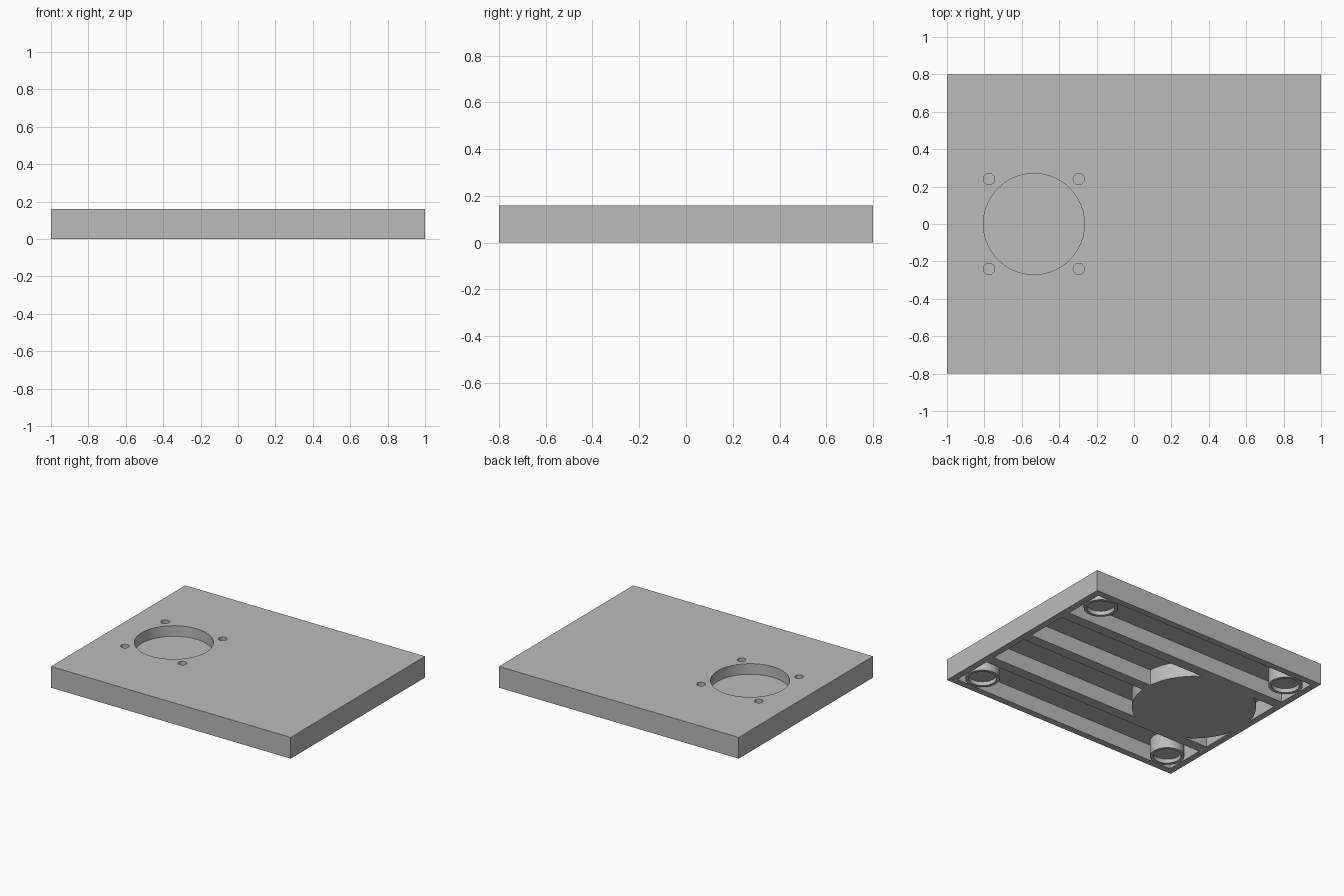
import bpy
import bmesh
from mathutils import Matrix, Vector

cube = bpy.data.objects.get("Cube")
if cube:
    bpy.data.objects.remove(cube)

HEIGHT = 0.16
CEILING = 0.12          # underside of the top skin
HUB = (-0.535, 0.0)     # centre of the round recess
FEET = [(sx * 0.825, sy * 0.63) for sx in (-1, 1) for sy in (-1, 1)]
SCREWS = [(HUB[0] + sx * 0.24, sy * 0.24) for sx in (-1, 1) for sy in (-1, 1)]

grey = bpy.data.materials.new("plain grey")
grey.use_nodes = True
grey.diffuse_color = (0.5, 0.5, 0.5, 1)
grey.node_tree.nodes["Principled BSDF"].inputs["Base Color"].default_value = (0.5, 0.5, 0.5, 1)


def add_box(bm, low, high):
    low, high = Vector(low), Vector(high)
    place = Matrix.Translation((low + high) / 2) @ Matrix.Diagonal((*(high - low), 1))
    bmesh.ops.create_cube(bm, size=1, matrix=place)


def add_cylinder(bm, centre, radius, z0, z1, sides=64):
    bmesh.ops.create_cone(bm, cap_ends=True, segments=sides, radius1=radius, radius2=radius,
                          depth=z1 - z0, matrix=Matrix.Translation((*centre, (z0 + z1) / 2)))


def make_object(name, bm):
    mesh = bpy.data.meshes.new(name)
    bm.to_mesh(mesh)
    bm.free()
    mesh.materials.append(grey)
    obj = bpy.data.objects.new(name, mesh)
    bpy.context.collection.objects.link(obj)
    return obj


def subtract(obj, cutter):
    """Cut one object out of another, then discard the cutter."""
    mod = obj.modifiers.new("cut", 'BOOLEAN')
    mod.operation = 'DIFFERENCE'
    mod.solver = 'EXACT'
    mod.object = cutter
    graph = bpy.context.evaluated_depsgraph_get()
    result = bpy.data.meshes.new_from_object(obj.evaluated_get(graph))
    obj.modifiers.clear()
    obj.data = result
    bpy.data.objects.remove(cutter)


# Solid slab
bm = bmesh.new()
add_box(bm, (-1, -0.8, 0), (1, 0.8, HEIGHT))
plate = make_object("base_plate", bm)

# Four long pockets underneath, leaving three ribs and a border
bm = bmesh.new()
for y0, y1 in ((0.04, 0.36), (0.44, 0.75)):
    add_box(bm, (-0.95, y0, -0.1), (0.95, y1, CEILING))
    add_box(bm, (-0.95, -y1, -0.1), (0.95, -y0, CEILING))
pockets = make_object("pockets", bm)

# Round hub and feet stay solid inside the pockets
bm = bmesh.new()
add_cylinder(bm, HUB, 0.425, -0.2, 0.3, 96)
for foot in FEET:
    add_cylinder(bm, foot, 0.117, -0.2, 0.3)
subtract(pockets, make_object("bosses", bm))
subtract(plate, pockets)

# Round recess and screw holes from above, shallow foot recesses from below
bm = bmesh.new()
add_cylinder(bm, HUB, 0.27, 0.08, 0.3, 96)
for screw in SCREWS:
    add_cylinder(bm, screw, 0.03, 0.08, 0.3, 32)
for foot in FEET:
    add_cylinder(bm, foot, 0.095, -0.1, 0.03)
subtract(plate, make_object("recesses", bm))

# Smooth round walls, crisp edges
bpy.ops.object.select_all(action='DESELECT')
plate.select_set(True)
bpy.context.view_layer.objects.active = plate
bpy.ops.object.shade_smooth_by_angle()
